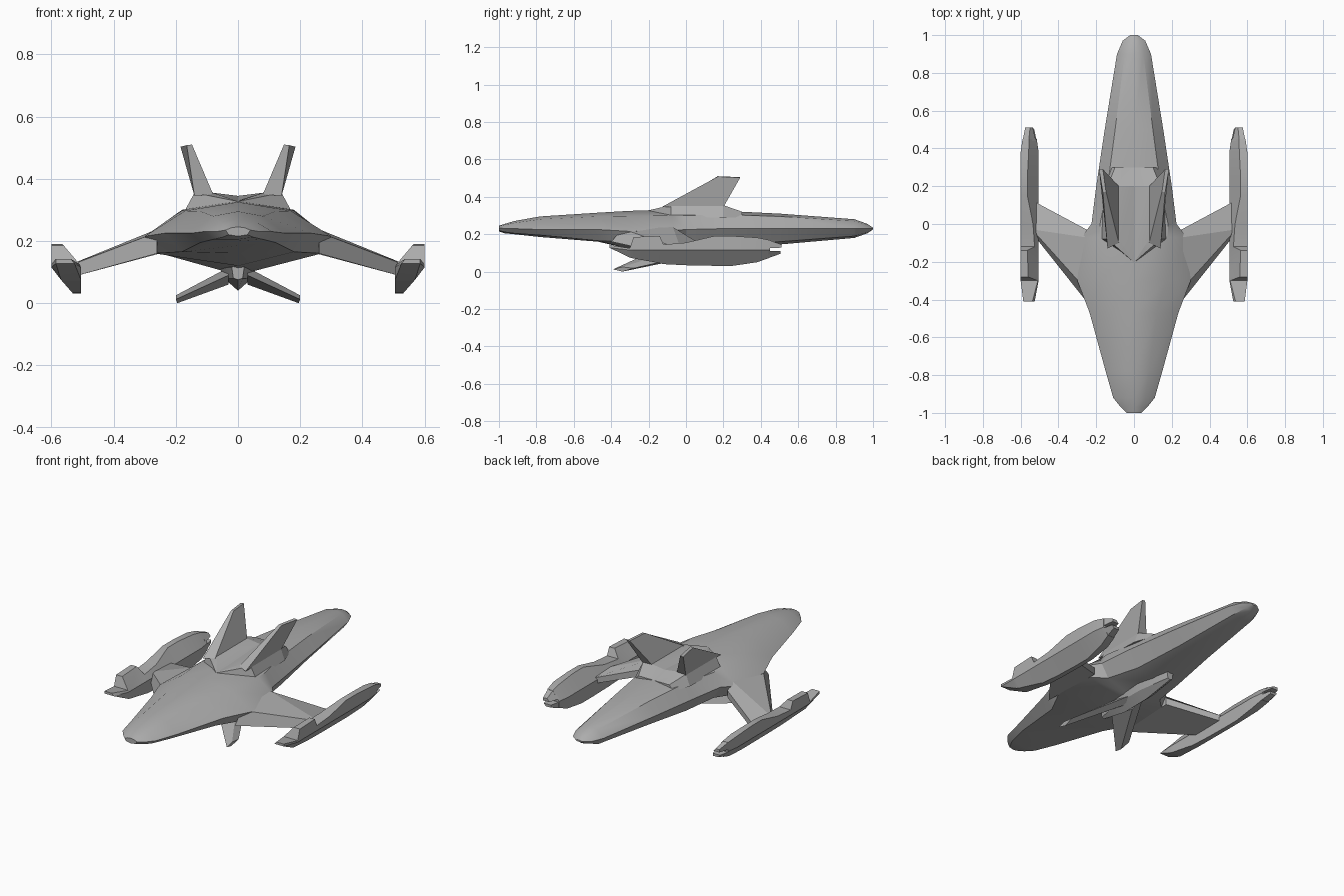
import bpy
import bmesh
import math
from mathutils import Vector

default_cube = bpy.data.objects.get("Cube")
if default_cube:
    bpy.data.objects.remove(default_cube, do_unlink=True)

# One flat grey for the whole craft
grey = bpy.data.materials.new("hull_grey")
grey.use_nodes = True
grey_colour = (0.42, 0.42, 0.42, 1)
grey.diffuse_color = grey_colour
principled = next(n for n in grey.node_tree.nodes if n.type == "BSDF_PRINCIPLED")
principled.inputs["Base Color"].default_value = grey_colour


def loft(name, rings, mirrored=False, smooth_angle=30):
    """Skin a list of equal-length point rings and cap both ends."""
    bm = bmesh.new()
    rows = [[bm.verts.new(Vector(point)) for point in ring] for ring in rings]
    count = len(rows[0])
    for first, second in zip(rows, rows[1:]):
        for i in range(count):
            j = (i + 1) % count
            bm.faces.new((first[i], first[j], second[j], second[i]))
    bm.faces.new(rows[0])
    bm.faces.new(rows[-1])
    bmesh.ops.remove_doubles(bm, verts=bm.verts, dist=0.0005)
    bmesh.ops.recalc_face_normals(bm, faces=bm.faces)

    mesh = bpy.data.meshes.new(name)
    bm.to_mesh(mesh)
    bm.free()
    mesh.materials.append(grey)
    part = bpy.data.objects.new(name, mesh)
    bpy.context.collection.objects.link(part)
    if mirrored:
        part.modifiers.new("mirror_across_centre", "MIRROR").use_mirror_merge = False

    bpy.ops.object.select_all(action="DESELECT")
    part.select_set(True)
    bpy.context.view_layer.objects.active = part
    bpy.ops.object.shade_smooth_by_angle(angle=math.radians(smooth_angle))
    return part


def symmetric_ring(y, half):
    """Close a half section, listed from centre top to centre bottom."""
    right_side = [(x, y, z) for x, z in half]
    left_side = [(-x, y, z) for x, z in reversed(half[1:-1])]
    return right_side + left_side


def hull_ring(y, top, shoulder_x, shoulder_z, edge_x, edge_z, chine_x, chine_z, keel):
    return symmetric_ring(y, [
        (0, top),
        (shoulder_x, shoulder_z),
        (edge_x, edge_z),
        (chine_x, chine_z),
        (0, keel),
    ])


# Main hull: broad forward delta running into a slim tail
hull_sections = [
    (-1, .245, .02, .243, .04, .235, .03, .22, .215),
    (-.97, .255, .04, .25, .07, .23, .05, .212, .205),
    (-.92, .27, .06, .26, .11, .23, .08, .205, .2),
    (-.78, .295, .08, .28, .15, .225, .12, .195, .185),
    (-.47, .315, .12, .295, .235, .225, .18, .165, .16),
    (-.3, .325, .17, .297, .3, .215, .27, .16, .12),
    (-.07, .33, .18, .3, .28, .22, .25, .16, .09),
    (0, .33, .18, .3, .225, .225, .18, .15, .09),
    (.2, .325, .14, .305, .2, .23, .14, .14, .1),
    (.5, .31, .1, .295, .155, .23, .1, .16, .145),
    (.9, .28, .05, .27, .09, .23, .06, .19, .18),
    (.97, .255, .03, .25, .06, .23, .03, .21, .205),
    (1, .235, .01, .235, .02, .23, .01, .225, .225),
]
loft("main_hull", [hull_ring(*section) for section in hull_sections])


# Dorsal saddle: raised block with a shallow trough between the fins
def saddle_ring(y, trough, inner, outer, crest, foot):
    return symmetric_ring(y, [
        (0, trough),
        (inner, crest),
        (outer, crest),
        (foot, .29),
        (0, .28),
    ])


loft("dorsal_saddle", [
    saddle_ring(-.2, .328, .003, .005, .328, .008),
    saddle_ring(-.08, .33, .08, .14, .355, .175),
    saddle_ring(.2, .345, .08, .14, .355, .165),
    saddle_ring(.3, .32, .05, .1, .32, .13),
], smooth_angle=15)

# Upper fins: swept back and splayed outwards
loft("upper_fin", [
    [(.08, -.1, .35), (.14, -.13, .345), (.14, .2, .345), (.08, .2, .35)],
    [(.148, .17, .51), (.165, .17, .508), (.185, .29, .503), (.165, .29, .505)],
], mirrored=True, smooth_angle=10)

# Ventral keel: small wedge that carries the lower fins
def keel_ring(y, half_width, bottom):
    return symmetric_ring(y, [(0, .13), (half_width, .115), (half_width * .75, .08),
                              (0, bottom)])


loft("ventral_keel", [
    keel_ring(-.25, .02, .075),
    keel_ring(-.08, .06, .04),
    keel_ring(.1, .06, .042),
    keel_ring(.3, .02, .075),
], smooth_angle=20)

# Lower fins: swept forward and down
loft("lower_fin", [
    [(.03, -.22, .09), (.03, -.05, .115), (.03, .04, .09), (.03, -.05, .06)],
    [(.2, -.39, .012), (.2, -.34, .025), (.2, -.28, .018), (.195, -.34, 0)],
], mirrored=True, smooth_angle=10)

# Wing pylons: lower leading edge sits ahead of the upper one
loft("wing_pylon", [
    [(.26, -.4, .16), (.26, -.34, .228), (.26, -.07, .238), (.25, -.03, .2), (.25, -.03, .16)],
    [(.53, -.06, .085), (.53, -.04, .125), (.53, -.03, .128), (.53, .12, .122), (.53, .12, .088)],
], mirrored=True, smooth_angle=10)


# Engine pods: a leaning hexagonal section trimmed between two heights
def pod_ring(y, top, bottom, pinch=0):
    middle = min(max(.115, bottom), top)

    def inner(z):
        return .505 + max(0, z - .12) * .85 + pinch

    def outer(z):
        return .6 - max(0, .11 - z) * .875 - pinch

    return [
        (inner(top), y, top),
        (outer(top), y, top),
        (outer(middle), y, middle),
        (outer(bottom), y, bottom),
        (inner(bottom), y, bottom),
        (inner(middle), y, middle),
    ]


pod_sections = [
    (-.41, .142, .128, .014),
    (-.3, .125, .075),
    (-.28, .185, .07),
    (-.14, .19, .045),
    (-.12, .145, .04),
    (0, .155, .034),
    (.15, .19, .031),
    (.25, .19, .031),
    (.38, .182, .05),
    (.45, .168, .075, .01),
]
loft("engine_pod", [pod_ring(*section) for section in pod_sections], mirrored=True)

# Forked tail of each pod
for name, start, end in (
    ("pod_upper_prong", (.44, .17, .125, .01), (.51, .145, .128, .024)),
    ("pod_lower_prong", (.44, .11, .073, .01), (.505, .11, .095, .024)),
):
    loft(name, [pod_ring(*start), pod_ring(*end)], mirrored=True)
